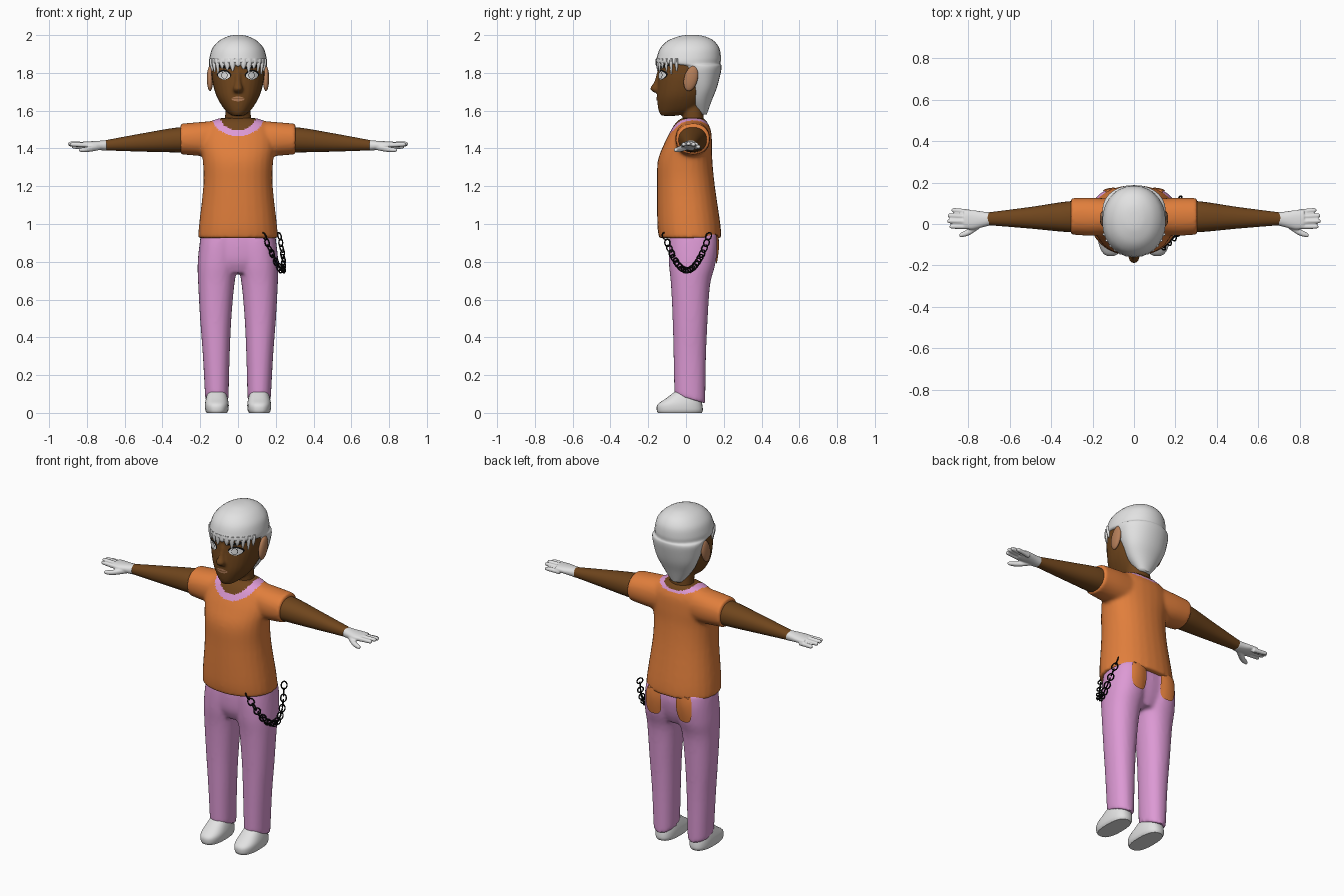
import bpy, bmesh, math
from mathutils import Vector, Matrix
from mathutils.bvhtree import BVHTree

cube = bpy.data.objects.get("Cube")
if cube:
    bpy.data.objects.remove(cube, do_unlink=True)


def material(name, *rgb):
    m = bpy.data.materials.new(name)
    m.use_nodes = True
    m.diffuse_color = (*rgb, 1)
    m.node_tree.nodes["Principled BSDF"].inputs["Base Color"].default_value = (*rgb, 1)
    return m


SKIN = material("brown skin", .16, .06, .012)
TAN = material("tan", .46, .21, .1)
ORANGE = material("orange cloth", .75, .21, .045)
PINK = material("pink cloth", .72, .32, .66)
PALE = material("pale grey", .76, .76, .76)
WHITE = material("eye white", .95, .95, .95)
BLACK = material("black", .004, .004, .004)


def power(v, p):
    return math.copysign(abs(v) ** (2 / p), v)


def smooth_rings(rings, k=4):
    # Catmull-Rom interpolation between cross-sections
    out = []
    last = len(rings) - 1
    for i in range(last):
        quad = zip(rings[max(i - 1, 0)], rings[i], rings[i + 1], rings[min(i + 2, last)])
        quad = list(quad)
        for j in range(k):
            t = j / k
            out.append([b + .5 * t * (c - a + t * (2*a - 5*b + 4*c - d + t * (3*(b - c) + d - a)))
                        for a, b, c, d in quad])
    return out + [rings[-1]]


def loft(bm, rings, axis="z", side=1, n=28, p=2.2):
    # Rings are (position, centre a, centre b, radius a, radius b)
    loops = []
    for t, a, b, ra, rb in smooth_rings(rings):
        loop = []
        for i in range(n):
            ang = math.tau * i / n
            u, v = a + ra * power(math.cos(ang), p), b + rb * power(math.sin(ang), p)
            loop.append(bm.verts.new((u * side, v, t) if axis == "z" else (t * side, u, v)))
        loops.append(loop)
    for lo, hi in zip(loops, loops[1:]):
        for i in range(n):
            j = (i + 1) % n
            bm.faces.new((lo[i], lo[j], hi[j], hi[i]))
    bm.faces.new(loops[0])
    bm.faces.new(loops[-1])


def finish(bm, name, mats, voxel=0, relax=6, angle=.9):
    bmesh.ops.recalc_face_normals(bm, faces=bm.faces)
    me = bpy.data.meshes.new(name)
    bm.to_mesh(me)
    bm.free()
    ob = bpy.data.objects.new(name, me)
    bpy.context.collection.objects.link(ob)
    if voxel:
        # Fuse overlapping pieces into one skin
        mod = ob.modifiers.new("fuse", "REMESH")
        mod.mode, mod.voxel_size = "VOXEL", voxel
        mod = ob.modifiers.new("relax", "SMOOTH")
        mod.iterations = relax
        dg = bpy.context.evaluated_depsgraph_get()
        me = bpy.data.meshes.new_from_object(ob.evaluated_get(dg))
        ob.modifiers.clear()
        ob.data = me
    me.materials.clear()
    for m in mats:
        me.materials.append(m)
    me.shade_smooth()
    me.set_sharp_from_angle(angle=angle)
    return ob


def decal(name, target, mat, cx, cz, rx, rz, p=2, tilt=0, facing=-1, lift=.003):
    # Thin plate draped on the target along y
    tree = BVHTree.FromObject(target, bpy.context.evaluated_depsgraph_get())
    bm = bmesh.new()

    def drape(u, v):
        x = cx + u * math.cos(tilt) - v * math.sin(tilt)
        z = cz + u * math.sin(tilt) + v * math.cos(tilt)
        hit = tree.ray_cast(Vector((x, facing, z)), Vector((0, -facing, 0)))[0]
        return bm.verts.new((x, (hit.y if hit else 0) + facing * lift, z))

    n, prev, mid = 28, None, drape(0, 0)
    for r in (.2, .4, .6, .8, 1):
        ring = [drape(r * rx * power(math.cos(math.tau * i / n), p),
                      r * rz * power(math.sin(math.tau * i / n), p)) for i in range(n)]
        for i in range(n):
            j = (i + 1) % n
            bm.faces.new((prev[i], prev[j], ring[j], ring[i]) if prev else (mid, ring[j], ring[i]))
        prev = ring
    ob = finish(bm, name, [mat])
    if sum(f.normal.y for f in ob.data.polygons) * facing < 0:
        ob.data.flip_normals()


# Shirt: torso and sleeves, with a collar picked by distance from the neck
bm = bmesh.new()
loft(bm, [(.925, 0, .022, .212, .165), (1, 0, .015, .206, .167), (1.2, 0, 0, .184, .153),
          (1.33, 0, -.005, .186, .145), (1.42, 0, .01, .2, .128), (1.49, 0, .025, .19, .108),
          (1.535, 0, .03, .16, .085), (1.56, 0, .035, .1, .06)])
for s in (1, -1):
    loft(bm, [(.08, .035, 1.45, .085, .1), (.2, .035, 1.45, .092, .09),
              (.305, .037, 1.45, .088, .081)], "x", s)
shirt = finish(bm, "shirt", [ORANGE, PINK, SKIN], .01)
for f in shirt.data.polygons:
    x, y, z = f.center
    d = math.hypot(x / .135, (z - 1.565) / (.1 if y < .03 else .045))
    f.material_index = 2 if d < .68 else 1 if d < 1 else 0

# Trousers with slanted hems
bm = bmesh.new()
loft(bm, [(.74, 0, .03, .1, .09), (.8, 0, .03, .19, .115), (.88, 0, .035, .203, .125),
          (.95, 0, .035, .195, .12)])
for s in (1, -1):
    loft(bm, [(.08, .112, .02, .062, .082), (.3, .115, .02, .071, .086), (.5, .118, .022, .083, .093),
              (.68, .115, .024, .096, .104), (.78, .108, .032, .106, .122),
              (.88, .101, .038, .105, .13), (.95, .095, .038, .1, .125)], "z", s)
trousers = finish(bm, "trousers", [PINK], .01)
for v in trousers.data.vertices:
    if v.co.z < .3:
        v.co.z -= v.co.y * .4 * (1 - v.co.z / .3)

# Head, neck and nose
bm = bmesh.new()
loft(bm, [(1.46, 0, .04, .08, .07), (1.54, 0, .04, .07, .056), (1.64, 0, .03, .066, .06)])
loft(bm, [(1.573, 0, -.09, .03, .04), (1.6, 0, -.045, .066, .1), (1.66, 0, -.025, .106, .128),
          (1.72, 0, -.01, .128, .142), (1.8, 0, 0, .141, .147), (1.88, 0, .005, .137, .148),
          (1.95, 0, .01, .1, .11)])
loft(bm, [(1.81, 0, -.137, .014, .014), (1.75, 0, -.148, .017, .022), (1.717, 0, -.157, .026, .033),
          (1.695, 0, -.15, .02, .018)])
head = finish(bm, "head", [SKIN], .007, 4)

# Face details
for s, side in ((1, "left"), (-1, "right")):
    decal(side + "_eye_rim", head, BLACK, s * .074, 1.79, .039, .027, 1.7, s * .08, lift=.002)
    decal(side + "_eye", head, WHITE, s * .074, 1.787, .033, .022, 1.7, s * .08, lift=.004)
    decal(side + "_iris_rim", head, BLACK, s * .072, 1.788, .016, .019, lift=.005)
    decal(side + "_iris", head, PALE, s * .072, 1.788, .0135, .0165, lift=.006)
    decal(side + "_eyebrow", head, BLACK, s * .076, 1.832, .047, .008, 2, s * .2)
    decal(side + "_back_pocket", trousers, ORANGE, s * .1, .875, .05, .085, 3, 0, 1, .008)
decal("lips", head, TAN, 0, 1.662, .036, .013, 1.7)
decal("mouth_line", head, SKIN, 0, 1.663, .034, .002, lift=.005)

# Hair cap with a fringe of pointed locks
bm = bmesh.new()
loft(bm, [(1.58, 0, .085, .035, .025), (1.65, 0, .075, .09, .06), (1.72, 0, .08, .126, .083),
          (1.8, 0, .068, .149, .116), (1.835, 0, .06, .153, .128), (1.85, 0, .015, .153, .168),
          (1.88, 0, .015, .151, .17), (1.93, 0, .02, .136, .157), (1.97, 0, .025, .1, .122),
          (1.993, 0, .03, .055, .07), (2, 0, .03, .02, .03)], p=2.1)
for i in range(-6, 7):
    ang = i * .2
    x, y = .145 * math.sin(ang), .008 - .16 * math.cos(ang)
    drop = .018 + .01 * (i % 3) + .004 * abs(i)
    loft(bm, [(1.852 - drop, x, y, .004, .004), (1.845, x, y, .016, .009), (1.875, x, y, .016, .008)], n=8)
finish(bm, "hair", [PALE], angle=1.2)

for s, side in ((1, "left"), (-1, "right")):
    # Ears
    bm = bmesh.new()
    bmesh.ops.create_uvsphere(bm, u_segments=20, v_segments=12, radius=1, matrix=Matrix.Translation(
        (s * .148, .026, 1.77)) @ Matrix.Rotation(-.25, 4, "X") @ Matrix.Diagonal((.017, .036, .068, 1)))
    finish(bm, side + "_ear", [TAN])

    # Arms
    bm = bmesh.new()
    loft(bm, [(.22, .035, 1.445, .075, .068), (.32, .035, 1.445, .074, .066),
              (.5, .03, 1.432, .052, .049), (.71, .025, 1.416, .03, .026)], "x", s)
    finish(bm, side + "_arm", [SKIN])

    # Gloved hands
    bm = bmesh.new()
    loft(bm, [(.695, .025, 1.416, .032, .028), (.73, .022, 1.416, .038, .025),
              (.78, .02, 1.418, .047, .02), (.82, .022, 1.422, .044, .014)], "x", s)
    for i, tip in enumerate((.89, .9, .898, .88)):
        y, z = -.012 + .023 * i, 1.422 - .004 * (i - 1) ** 2
        loft(bm, [(.79, y, z, .013, .013), (tip - .015, y + .003 * i, z + .003, .011, .011),
                  (tip, y + .003 * i, z + .003, .006, .006)], "x", s, 12)
    loft(bm, [(.73, .005, 1.408, .016, .016), (.79, -.035, 1.396, .017, .015),
              (.832, -.052, 1.392, .012, .011), (.843, -.055, 1.392, .006, .006)], "x", s, 12)
    finish(bm, side + "_glove", [PALE], .0045, 3)

    # Shoes
    bm = bmesh.new()
    loft(bm, [(0, .112, -.033, .054, .116), (.015, .112, -.033, .061, .122), (.045, .112, -.032, .063, .118),
              (.075, .112, -.015, .058, .093), (.11, .112, .008, .048, .07)], "z", s, p=2.5)
    finish(bm, side + "_shoe", [PALE])

# Hip chain: oval links strung along a drooping path
curve = bpy.data.curves.new("hip_chain", "CURVE")
curve.dimensions = "3D"
curve.bevel_depth, curve.bevel_resolution = .0038, 1
curve.materials.append(BLACK)


def hang(t):
    return Vector((.14 + .3 * t - .22 * t * t, -.11 + .23 * t, .935 - .18 * (1 - (2 * t - 1) ** 2)))


count = 21
for i in range(count):
    t = i / (count - 1)
    along = (hang(t + .01) - hang(t - .01)).normalized()
    across = Matrix.Rotation(.6 if i % 2 else -.6, 3, along) @ along.cross(Vector((1, 0, 0))).normalized()
    link = curve.splines.new("POLY")
    link.points.add(13)
    link.use_cyclic_u = True
    for k, pt in enumerate(link.points):
        a = math.tau * k / 14
        pt.co = (*(hang(t) + along * .021 * math.cos(a) + across * .017 * math.sin(a)), 1)
bpy.context.collection.objects.link(bpy.data.objects.new("hip_chain", curve))
